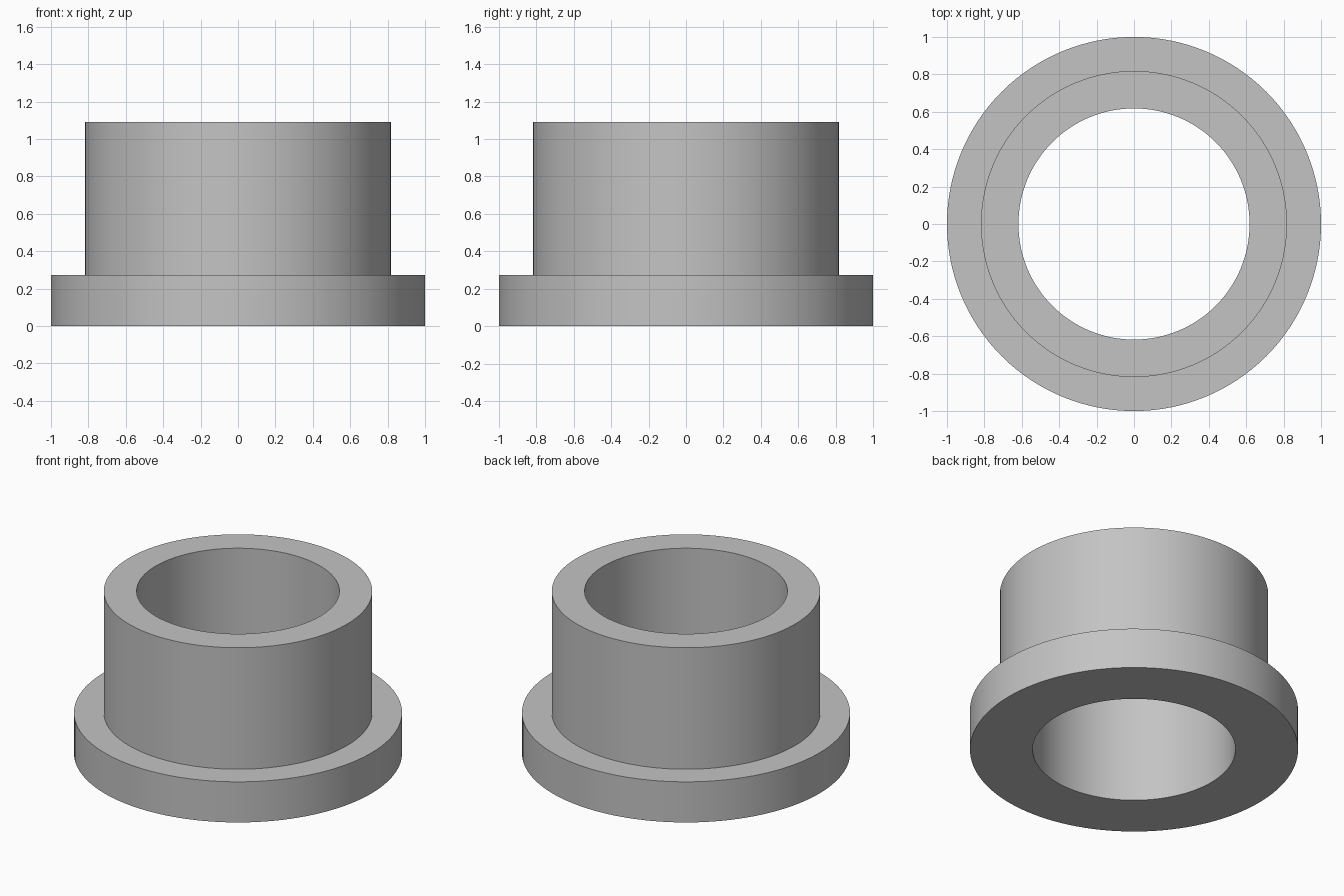
import bpy
import bmesh
import math

cube = bpy.data.objects.get("Cube")
if cube:
    bpy.data.objects.remove(cube, do_unlink=True)

SEGMENTS = 128
BORE, SLEEVE, FLANGE = 0.618, 0.818, 1.0
FLANGE_TOP, TOP = 0.273, 1.09

# Plain grey metal
metal = bpy.data.materials.new("grey_metal")
metal.use_nodes = True
grey = (0.55, 0.55, 0.55, 1)
metal.diffuse_color = grey
metal.node_tree.nodes["Principled BSDF"].inputs["Base Color"].default_value = grey

# Closed cross-section of the bushing: radius, height
profile = [(BORE, 0), (FLANGE, 0), (FLANGE, FLANGE_TOP),
           (SLEEVE, FLANGE_TOP), (SLEEVE, TOP), (BORE, TOP)]

# Revolve the section around z
bm = bmesh.new()
rings = []
for i in range(SEGMENTS):
    a = math.tau * i / SEGMENTS
    rings.append([bm.verts.new((r * math.cos(a), r * math.sin(a), z))
                  for r, z in profile])
for i, ring in enumerate(rings):
    following = rings[(i + 1) % SEGMENTS]
    for j in range(len(profile)):
        k = (j + 1) % len(profile)
        bm.faces.new((ring[j], following[j], following[k], ring[k]))
bmesh.ops.recalc_face_normals(bm, faces=bm.faces)

mesh = bpy.data.meshes.new("flanged_bushing")
bm.to_mesh(mesh)
bm.free()
mesh.materials.append(metal)
bushing = bpy.data.objects.new("flanged_bushing", mesh)
bpy.context.collection.objects.link(bushing)

# Smooth round walls with crisp rims
bpy.ops.object.select_all(action='DESELECT')
bushing.select_set(True)
bpy.context.view_layer.objects.active = bushing
bpy.ops.object.shade_smooth_by_angle(angle=math.radians(30))
